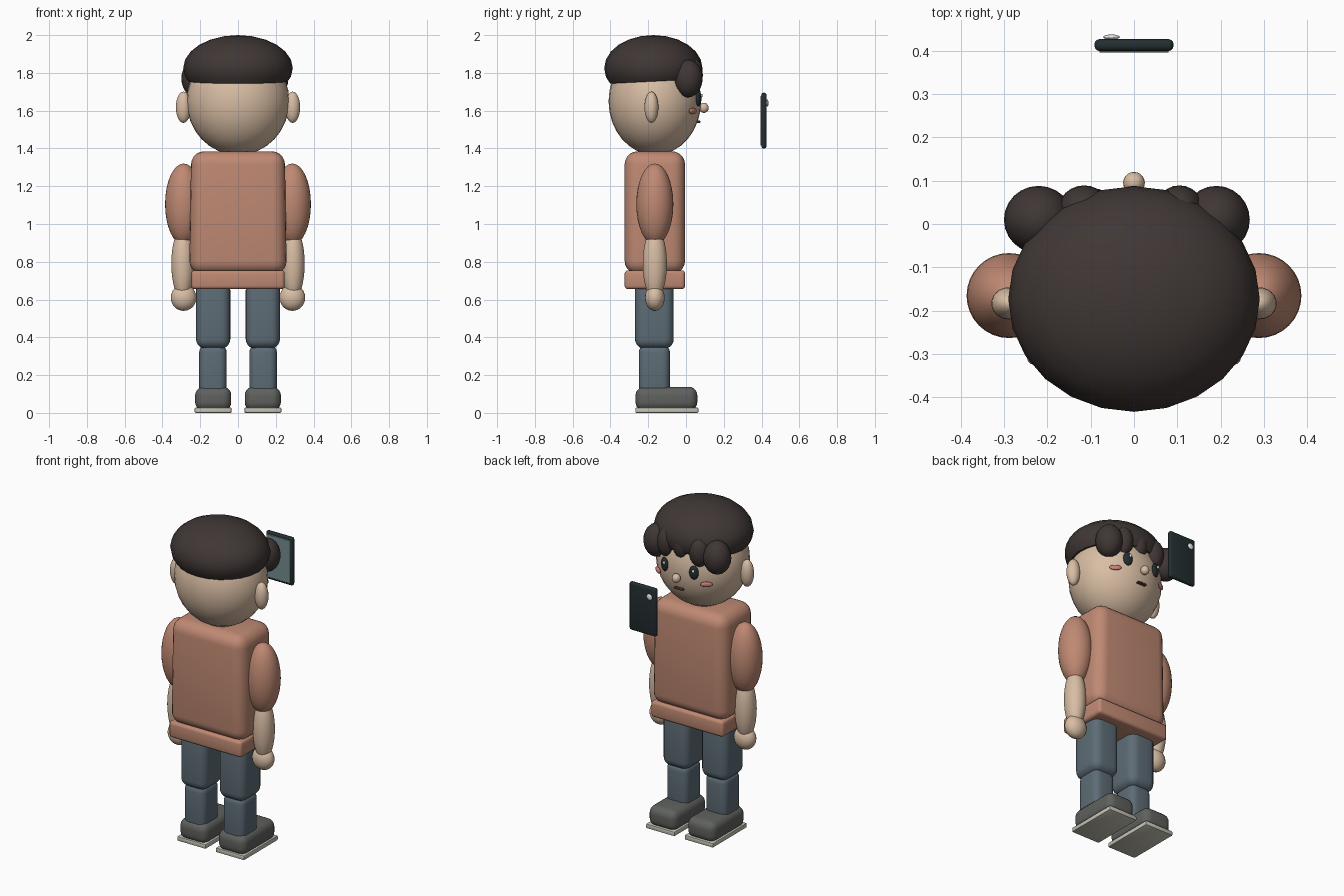
import bpy, bmesh, math
from mathutils import Vector, Matrix

if "Cube" in bpy.data.objects:
    bpy.data.objects.remove(bpy.data.objects["Cube"])


def material(name, r, g, b):
    m = bpy.data.materials.new(name)
    m.diffuse_color = (r, g, b, 1)
    m.use_nodes = True
    m.node_tree.nodes["Principled BSDF"].inputs["Base Color"].default_value = m.diffuse_color
    return m


SKIN = material("skin", 0.69, 0.51, 0.37)
HAIR = material("dark_brown", 0.05, 0.038, 0.035)
KNIT = material("terracotta", 0.52, 0.25, 0.17)
DENIM = material("denim", 0.11, 0.15, 0.18)
SHOE = material("shoe_grey", 0.115, 0.12, 0.112)
SOLE = material("sole_cream", 0.55, 0.54, 0.46)
DARK = material("near_black", 0.017, 0.027, 0.03)
GLASS = material("screen_blue", 0.17, 0.26, 0.28)
BLUSH = material("blush", 0.60, 0.22, 0.19)
LIP = material("lip", 0.10, 0.04, 0.035)
WHITE = material("white", 0.85, 0.85, 0.82)


def finish(bm, name, mat):
    me = bpy.data.meshes.new(name)
    bm.to_mesh(me)
    bm.free()
    me.materials.append(mat)
    ob = bpy.data.objects.new(name, me)
    bpy.context.collection.objects.link(ob)
    bpy.ops.object.select_all(action='DESELECT')
    bpy.context.view_layer.objects.active = ob
    ob.select_set(True)
    bpy.ops.object.shade_smooth_by_angle(angle=math.radians(40))
    return ob


def ball(name, c, r, mat, seg=32, rot_z=0, cut=None):
    """Ellipsoid; cut = (point, normal) removes and caps everything below the plane."""
    bm = bmesh.new()
    bmesh.ops.create_uvsphere(bm, u_segments=seg, v_segments=seg // 2, radius=1)
    M = Matrix.Translation(c) @ Matrix.Rotation(rot_z, 4, 'Z') @ Matrix.Diagonal((*r, 1))
    bmesh.ops.transform(bm, matrix=M, verts=bm.verts)
    if cut:
        geom = bm.verts[:] + bm.edges[:] + bm.faces[:]
        res = bmesh.ops.bisect_plane(bm, geom=geom, plane_co=cut[0], plane_no=cut[1],
                                     clear_inner=True)
        edges = [e for e in res["geom_cut"] if isinstance(e, bmesh.types.BMEdge)]
        bmesh.ops.contextual_create(bm, geom=edges)
        bmesh.ops.recalc_face_normals(bm, faces=bm.faces)
    return finish(bm, name, mat)


def box(name, x, y, z, bevel, mat, seg=4, top=1.0):
    """Rounded box from (min, max) ranges; top scales the upper end in x."""
    bm = bmesh.new()
    bmesh.ops.create_cube(bm, size=1)
    for v in bm.verts:
        if v.co.z > 0:
            v.co.x *= top
    size = [b - a for a, b in (x, y, z)]
    mid = [(a + b) / 2 for a, b in (x, y, z)]
    bmesh.ops.transform(bm, matrix=Matrix.Translation(mid) @ Matrix.Diagonal((*size, 1)),
                        verts=bm.verts)
    bmesh.ops.bevel(bm, geom=bm.edges[:], offset=bevel, segments=seg, profile=0.5,
                    affect='EDGES', clamp_overlap=True)
    return finish(bm, name, mat)


Y = -0.165  # body centre line

# Head and hair cap
ball("head", (0, Y, 1.65), (0.272, 0.245, 0.285), SKIN)
ball("hair_cap", (0, -0.173, 1.825), (0.29, 0.26, 0.175), HAIR, 24,
     cut=(Vector((0, -0.17, 1.755)), Vector((0, -0.05, 1)).normalized()))

# Fringe curls: x, y, z, rx, ry, rz
curls = [(-0.22, 0.010, 1.77, 0.080, 0.078, 0.100),
         (-0.115, 0.032, 1.785, 0.060, 0.057, 0.090),
         (0.0, 0.033, 1.80, 0.055, 0.055, 0.085),
         (0.105, 0.032, 1.79, 0.056, 0.057, 0.090),
         (0.19, 0.010, 1.77, 0.077, 0.078, 0.100)]
for i, (x, y, z, rx, ry, rz) in enumerate(curls):
    ball(f"fringe_curl_{i}", (x, y, z), (rx, ry, rz), HAIR, 24)

# Face centre
ball("nose", (0, 0.095, 1.615), (0.025, 0.025, 0.027), SKIN, 20)
box("mouth", (-0.03, 0.03), (0.055, 0.077), (1.535, 1.547), 0.005, LIP, 2)

# Torso
box("sweater_body", (-0.258, 0.258), (-0.325, -0.005), (0.735, 1.385), 0.07, KNIT, 5, 0.96)
box("sweater_hem", (-0.247, 0.247), (-0.325, -0.005), (0.655, 0.755), 0.018, KNIT, 3)

# Paired parts
for s, side in ((-1, "left"), (1, "right")):
    def span(a, b):
        return tuple(sorted((s * a, s * b)))

    ball(f"ear_{side}", (s * 0.289, -0.183, 1.618), (0.04, 0.037, 0.083), SKIN, 24)
    ball(f"eye_{side}", (s * 0.10, 0.066, 1.665), (0.028, 0.014, 0.042), DARK, 20, -s * 0.3)
    ball(f"eye_glint_{side}", (s * 0.10 - 0.007, 0.082, 1.68), (0.008, 0.006, 0.010), WHITE, 12)
    ball(f"cheek_{side}", (s * 0.165, 0.036, 1.598), (0.034, 0.010, 0.016), BLUSH, 20, -s * 0.6)
    ball(f"sleeve_{side}", (s * 0.288, Y, 1.105), (0.098, 0.098, 0.215), KNIT)
    ball(f"forearm_{side}", (s * 0.292, Y, 0.79), (0.061, 0.064, 0.19), SKIN)
    ball(f"hand_{side}", (s * 0.288, Y, 0.61), (0.068, 0.052, 0.07), SKIN, 24)
    box(f"thigh_{side}", span(0.041, 0.222), (-0.27, -0.065), (0.34, 0.70), 0.05, DENIM, 5)
    box(f"shin_{side}", span(0.06, 0.206), (-0.25, -0.085), (0.09, 0.36), 0.04, DENIM, 5)
    box(f"shoe_{side}", span(0.036, 0.227), (-0.267, 0.06), (0.012, 0.138), 0.045, SHOE, 5)
    box(f"sole_{side}", span(0.034, 0.229), (-0.268, 0.065), (0.0, 0.028), 0.006, SOLE, 2)

# Floating handset
box("handset_body", (-0.091, 0.091), (0.399, 0.426), (1.40, 1.695), 0.011, DARK, 3)
box("handset_screen", (-0.08, 0.08), (0.395, 0.405), (1.415, 1.68), 0.002, GLASS, 1)
ball("handset_lens", (-0.052, 0.431, 1.64), (0.019, 0.006, 0.019), WHITE, 20)
